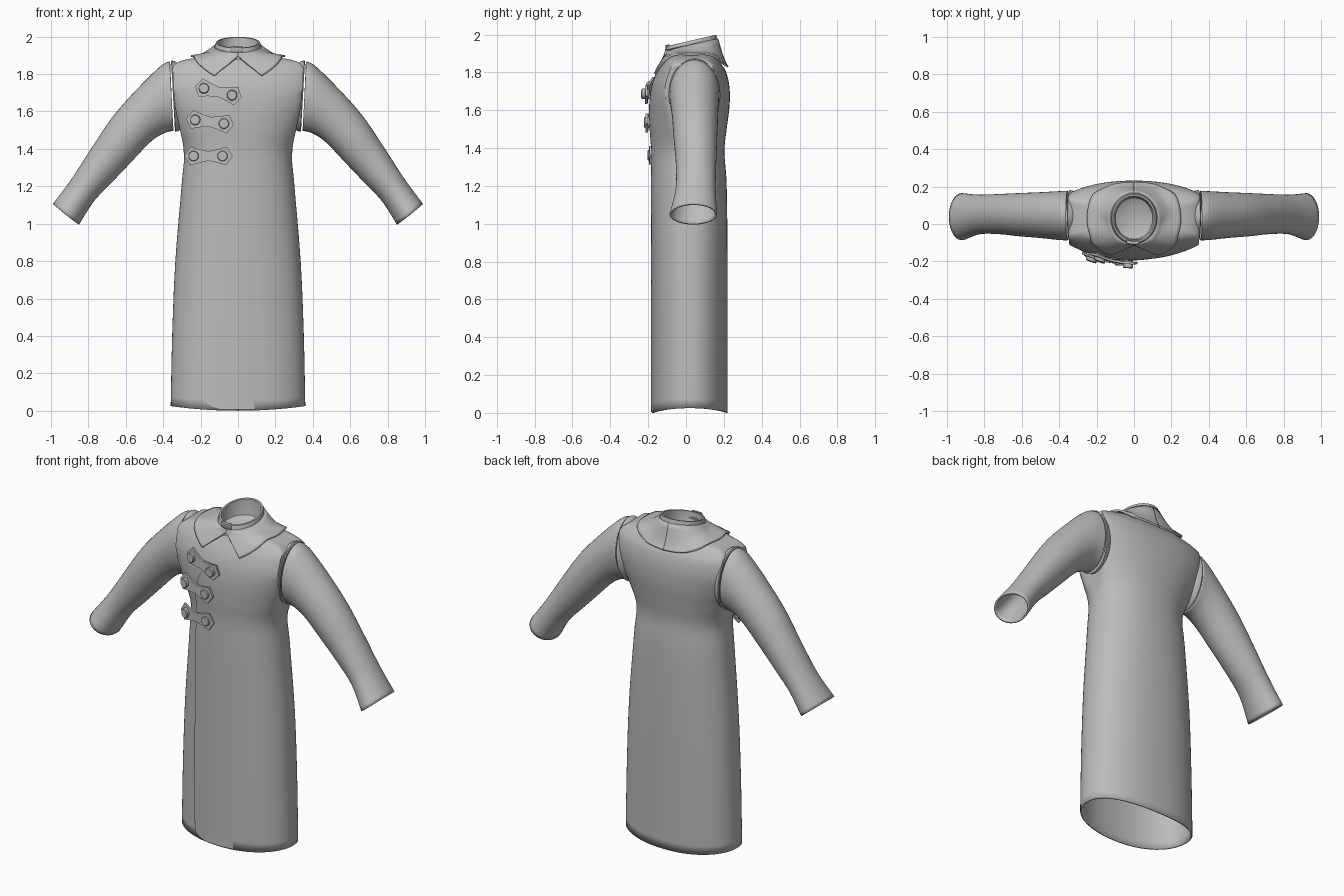
import bpy, bmesh, math
from mathutils import Vector
from mathutils.bvhtree import BVHTree

if "Cube" in bpy.data.objects:
    bpy.data.objects.remove(bpy.data.objects["Cube"])

cloth = bpy.data.materials.new("grey cloth")
cloth.use_nodes = True
cloth.diffuse_color = (0.5, 0.5, 0.5, 1)
cloth.node_tree.nodes["Principled BSDF"].inputs["Base Color"].default_value = (0.5, 0.5, 0.5, 1)


def spline(pts, n):
    """Smooth curve through tuples of any length."""
    pts = [Vector(p) for p in pts]
    out = []
    for i in range(len(pts) - 1):
        a, b, c, d = pts[max(i - 1, 0)], pts[i], pts[i + 1], pts[min(i + 2, len(pts) - 1)]
        for k in range(n):
            t = k / n
            out.append(0.5 * (2 * b + (c - a) * t + (2 * a - 5 * b + 4 * c - d) * t * t
                              + (3 * b - a - 3 * c + d) * t ** 3))
    return out + [pts[-1]]


def loft(name, rows, closed=True, thick=0, offset=-1, cap_end=False, angle=40):
    """Skin a list of equal point rows."""
    bm = bmesh.new()
    vs = [[bm.verts.new(p) for p in row] for row in rows]
    n = len(rows[0])
    for a, b in zip(vs, vs[1:]):
        for i in range(n if closed else n - 1):
            j = (i + 1) % n
            bm.faces.new((a[i], a[j], b[j], b[i]))
    if cap_end:
        bm.faces.new(vs[-1])
    bmesh.ops.recalc_face_normals(bm, faces=bm.faces)
    return finish(name, bm, thick, offset, angle)


def finish(name, bm, thick=0, offset=-1, angle=40):
    me = bpy.data.meshes.new(name)
    bm.to_mesh(me)
    bm.free()
    me.materials.append(cloth)
    ob = bpy.data.objects.new(name, me)
    bpy.context.collection.objects.link(ob)
    bpy.ops.object.select_all(action="DESELECT")
    ob.select_set(True)
    bpy.context.view_layer.objects.active = ob
    bpy.ops.object.shade_smooth_by_angle(angle=math.radians(angle))
    if thick:
        mod = ob.modifiers.new("thickness", "SOLIDIFY")
        mod.thickness, mod.offset = thick, offset
    return ob


def turn(n):
    return [2 * math.pi * i / n for i in range(n)]


# Coat body: height, side limit, oval half width, front, back
body_profile = [
    (0, .36, .36, -.18, .22), (.4, .352, .352, -.18, .22), (.8, .335, .335, -.18, .22),
    (1.2, .302, .302, -.182, .215), (1.38, .29, .29, -.18, .203), (1.5, .31, .33, -.188, .215),
    (1.62, .335, .39, -.19, .23), (1.72, .345, .44, -.178, .23), (1.8, .348, .45, -.15, .213),
    (1.845, .345, .43, -.122, .185), (1.875, .29, .34, -.105, .165), (1.89, .2, .22, -.095, .155),
    (1.91, .12, .12, -.09, .15)]
rings = []
for z, w, wide, front, back in spline(body_profile, 5):
    ring = []
    for t in turn(72):
        c, s = math.cos(t), math.sin(t)
        mid = (front + back) / 2
        x = wide * math.copysign(abs(c) ** .9, c)
        y = mid + (back - front) / 2 * math.copysign(abs(s) ** .9, s)
        hem = .025 * (x / w) ** 2 * max(0, 1 - z / .2)
        ring.append(Vector((max(-w, min(w, x)), y, z + hem)))
    rings.append(ring)
body = loft("coat_body", rings, thick=.008)
bm = bmesh.new()
bm.from_mesh(body.data)
surface = BVHTree.FromBMesh(bm)
bm.free()


def front_y(x, z):
    hit = surface.ray_cast(Vector((x, -1, z)), Vector((0, 1, 0)))[0]
    return hit.y if hit else -.1


def lifted(p, gap):
    """Keep a point at least gap outside the body."""
    co, normal, _, _ = surface.find_nearest(p)
    return co + normal * gap if (p - co).dot(normal) < gap else p


# Overlapping front panel with a rounded lower corner
edge = spline([(-.09, .006), (-.145, .025), (-.175, .08), (-.178, .4), (-.178, .85), (-.176, 1.3),
               (-.155, 1.56), (-.08, 1.72), (-.01, 1.87)], 6)
rows = []
for x0, z in edge:
    row = [Vector((x0, front_y(x0, z) + .002, z))]
    for k in range(13):
        x = x0 + (.12 - x0) * k / 12
        row.append(Vector((x, front_y(x, z) - .007 + .009 * (k / 12) ** 2, z)))
    rows.append(row)
loft("front_panel", rows, closed=False)

# Stand collar: slanted ring with an inner bowl closing the neck
def neck_ring(r, z, slant=.23):
    return [Vector((r * math.cos(t), .03 + r * 1.1 * math.sin(t),
                    z + slant * r * 1.1 * math.sin(t))) for t in turn(48)]

loft("neck_band", [neck_ring(.132, 1.89, .1), neck_ring(.124, 1.945), neck_ring(.118, 1.969),
                   neck_ring(.108, 1.969), neck_ring(.108, 1.93), neck_ring(.1, 1.89, .1),
                   neck_ring(.06, 1.87, .1)], cap_end=True)
rows = []
for k in range(13):
    t = -math.pi / 2 + (k / 12 - .6) * .55
    rows.append([Vector((r * math.cos(t), .03 + r * 1.1 * math.sin(t),
                         z + .23 * r * 1.1 * math.sin(t)))
                 for r, z in ((.126, 1.935), (.124, 1.973), (.112, 1.973))])
loft("neck_tab", rows, closed=False, thick=.005, offset=0)

# Turned-down collar with two pointed front tips
half = [(0, -.112, 1.895), (.06, -.13, 1.84), (.125, -.15, 1.785), (.19, -.11, 1.825),
        (.24, -.03, 1.868), (.248, .06, 1.885), (.215, .15, 1.868), (.12, .208, 1.84), (0, .222, 1.83)]
outer = spline(half[:3], 5)[:-1] + spline(half[2:], 5)
for side, name in ((1, "left_collar"), (-1, "right_collar")):
    rows = []
    for i, end in enumerate(outer):
        t = -math.pi / 2 + math.pi * i / (len(outer) - 1)
        start = Vector((.124 * math.cos(t), .03 + .136 * math.sin(t), 1.945 + .031 * math.sin(t)))
        row = []
        for k in range(8):
            s = k / 7
            p = start.lerp(end, s)
            p.z = start.z + (end.z - start.z) * (1 - (1 - s) ** 1.5)
            p = lifted(p, .013)
            row.append(Vector((p.x * side, p.y, p.z)))
        rows.append(row)
    loft(name, rows, closed=False, thick=.011, offset=0)

# Sleeves: lower x, z then upper x, z then front, back
sleeve_profile = [
    (.345, 1.497, .366, 1.868, -.088, .178), (.4, 1.482, .415, 1.842, -.085, .175),
    (.47, 1.435, .53, 1.73, -.075, .17), (.58, 1.32, .66, 1.585, -.065, .165),
    (.68, 1.215, .77, 1.425, -.054, .16), (.77, 1.12, .89, 1.24, -.055, .157),
    (.85, .995, .99, 1.105, -.087, .165)]


def sleeve_ring(v, side, scale=1, shift=0):
    low, high = Vector((v[0], 0, v[1])), Vector((v[2], 0, v[3]))
    mid, up = (low + high) / 2, (high - low) / 2 * scale
    mid.y, depth = (v[4] + v[5]) / 2, (v[5] - v[4]) / 2 * scale
    pts = [mid + up * math.sin(t) + Vector((shift, depth * math.cos(t), 0)) for t in turn(40)]
    return [Vector((p.x * side, p.y, p.z)) for p in pts]


for side, name in ((1, "left"), (-1, "right")):
    loft(name + "_sleeve", [sleeve_ring(v, side) for v in spline(sleeve_profile, 5)], thick=.01)
    # Raised armhole seam with a groove before the sleeve
    first = sleeve_profile[0]
    loft(name + "_armhole_seam", [sleeve_ring(first, side, s, d) for s, d in
         ((.93, -.045), (1.0, -.03), (1.03, -.012), (1.0, -.008), (.95, -.008))])

# Toggle straps: plates with pointed wide ends and a narrow waist, plus round buttons
stations = [(-.128, .001), (-.097, .05), (-.05, .036), (0, .026), (.05, .036), (.097, .05), (.128, .001)]
toggles = [("upper", -.105, 1.705, -.24, .02), ("middle", -.15, 1.545, -.13, .008),
           ("lower", -.158, 1.362, 0, .008)]
for name, cx, cz, tilt, right_height in toggles:
    base = front_y(cx, cz) - .016

    def place(u, v, out):
        x = cx + u * math.cos(tilt) - v * math.sin(tilt)
        z = cz + u * math.sin(tilt) + v * math.cos(tilt)
        return Vector((x, base - .2 * u + 1.0 * u * u - out, z))

    rows = [[place(u, -h, 0), place(u, h, 0), place(u, h, .013), place(u, -h, .013)]
            for u, h in stations]
    loft(name + "_toggle_strap", rows, angle=25)
    for u, height, label in ((-.08, .02, "outer"), (.075, right_height, "inner")):
        rows = [[place(u + r * math.cos(t), r * math.sin(t), out) for t in turn(20)]
                for r, out in ((.028, -.008), (.028, .01 + height), (.024, .014 + height))]
        loft(name + "_" + label + "_button", rows, cap_end=True, angle=30)
